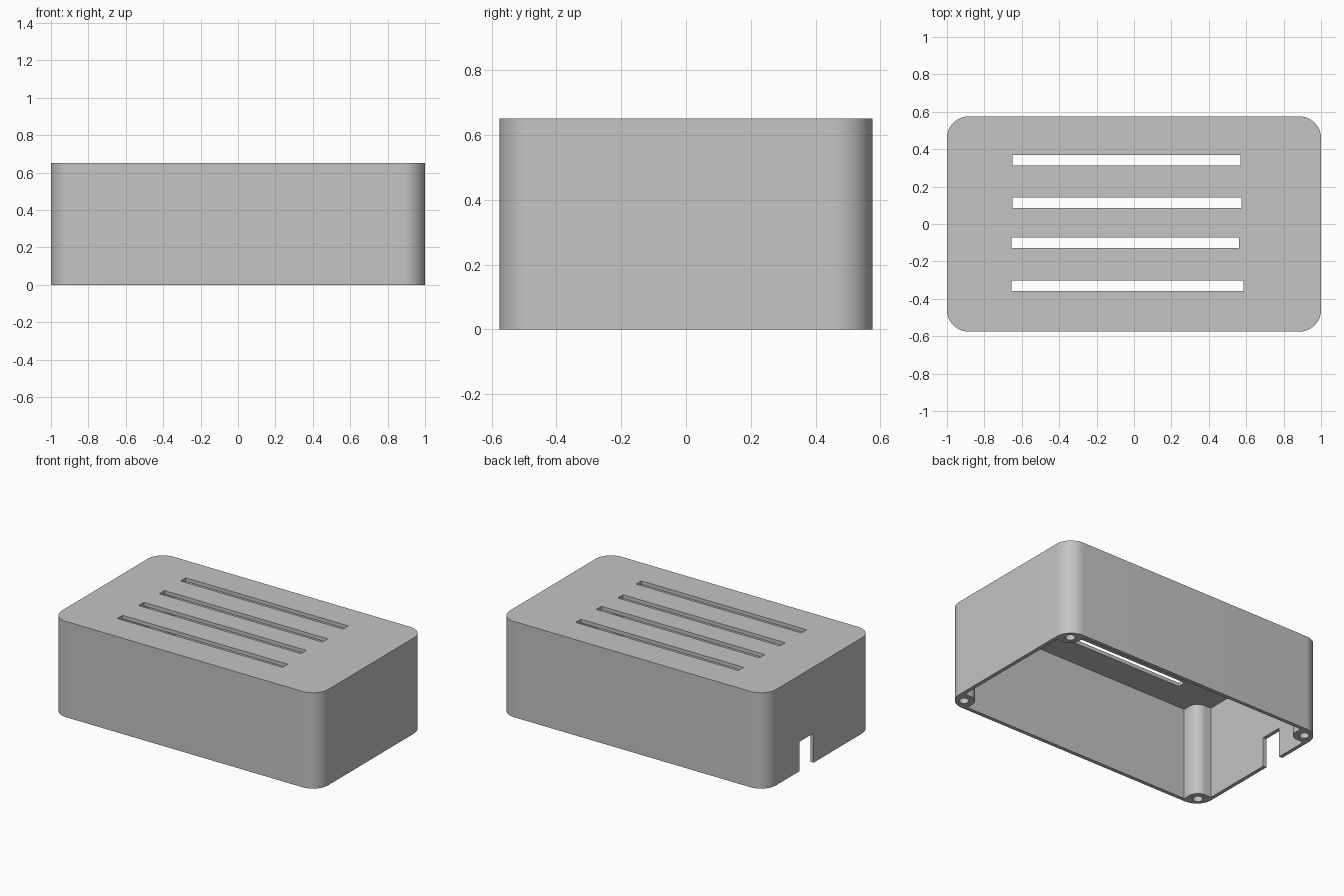
import bpy, bmesh, math

cube = bpy.data.objects.get("Cube")
if cube:
    bpy.data.objects.remove(cube, do_unlink=True)

HX, HY, HEIGHT = 1.0, 0.575, 0.65      # half length, half depth, height
WALL, CORNER = 0.025, 0.115            # wall thickness, outer corner radius
POST_IN, POST_R, HOLE_R = 0.072, 0.068, 0.03
QUADRANTS = [(1, 1), (-1, 1), (-1, -1), (1, -1)]

grey = bpy.data.materials.new("matte grey plastic")
grey.use_nodes = True
colour = (0.55, 0.55, 0.55, 1)
grey.diffuse_color = colour
grey.node_tree.nodes["Principled BSDF"].inputs["Base Color"].default_value = colour


def arc(cx, cy, r, start, end, steps):
    return [(cx + r * math.cos(math.radians(start + (end - start) * i / steps)),
             cy + r * math.sin(math.radians(start + (end - start) * i / steps)))
            for i in range(steps + 1)]


def mirrored_outline(corner):
    """Repeat the points of one corner in all four quadrants, in order."""
    points = []
    for sx, sy in QUADRANTS:
        part = [(sx * x, sy * y) for x, y in corner]
        points += part if sx * sy > 0 else part[::-1]
    return points


def prism(name, outline, z0, z1):
    bm = bmesh.new()
    base = bm.faces.new([bm.verts.new((x, y, z0)) for x, y in outline])
    top = bmesh.ops.extrude_face_region(bm, geom=[base])["geom"]
    bmesh.ops.translate(bm, vec=(0, 0, z1 - z0),
                        verts=[v for v in top if isinstance(v, bmesh.types.BMVert)])
    bmesh.ops.recalc_face_normals(bm, faces=bm.faces)
    mesh = bpy.data.meshes.new(name)
    bm.to_mesh(mesh)
    bm.free()
    mesh.materials.append(grey)
    obj = bpy.data.objects.new(name, mesh)
    bpy.context.collection.objects.link(obj)
    return obj


def box(name, x0, x1, y0, y1, z0, z1):
    return prism(name, [(x0, y0), (x1, y0), (x1, y1), (x0, y1)], z0, z1)


# Solid rounded block
case = prism("enclosure_cover", mirrored_outline(
    arc(HX - CORNER, HY - CORNER, CORNER, 0, 90, 16)), 0, HEIGHT)

# Cavity, open below, leaving a rounded screw post in every corner
px, py = HX - POST_IN, HY - POST_IN
inner_corner = ([(HX - WALL, py - POST_R)]
                + arc(px, py, POST_R, 270, 180, 12)
                + [(px - POST_R, HY - WALL)])
cutters = [prism("cavity_cutter", mirrored_outline(inner_corner), -0.1, HEIGHT - WALL)]

# Blind screw holes in the posts
for sx, sy in QUADRANTS:
    cutters.append(prism("screw_hole_cutter",
                         arc(sx * px, sy * py, HOLE_R, 0, 345, 23), -0.1, 0.4))

# Slightly uneven ventilation slots in the top
for x0, x1, y in [(-0.65, 0.57, 0.34), (-0.65, 0.575, 0.113),
                  (-0.655, 0.562, -0.1), (-0.655, 0.585, -0.33)]:
    cutters.append(box("vent_slot_cutter", x0, x1, y - 0.028, y + 0.028,
                       HEIGHT - 0.1, HEIGHT + 0.1))

# Cable notch in one end wall
cutters.append(box("cable_notch_cutter", -HX - 0.1, -HX + 0.08, 0.06, 0.21, -0.1, 0.2))

# Cut everything out of the block, then drop the cutters
for cutter in cutters:
    cutter.hide_render = True
    cut = case.modifiers.new(cutter.name, 'BOOLEAN')
    cut.operation = 'DIFFERENCE'
    cut.solver = 'EXACT'
    cut.object = cutter
bpy.context.view_layer.update()
result = bpy.data.meshes.new_from_object(
    case.evaluated_get(bpy.context.evaluated_depsgraph_get()))
case.modifiers.clear()
case.data = result
result.name = "enclosure_cover"
for cutter in cutters:
    bpy.data.objects.remove(cutter, do_unlink=True)

# Smooth rounded corners, sharp rims
bpy.ops.object.select_all(action='DESELECT')
case.select_set(True)
bpy.context.view_layer.objects.active = case
bpy.ops.object.shade_smooth_by_angle(angle=math.radians(30))
